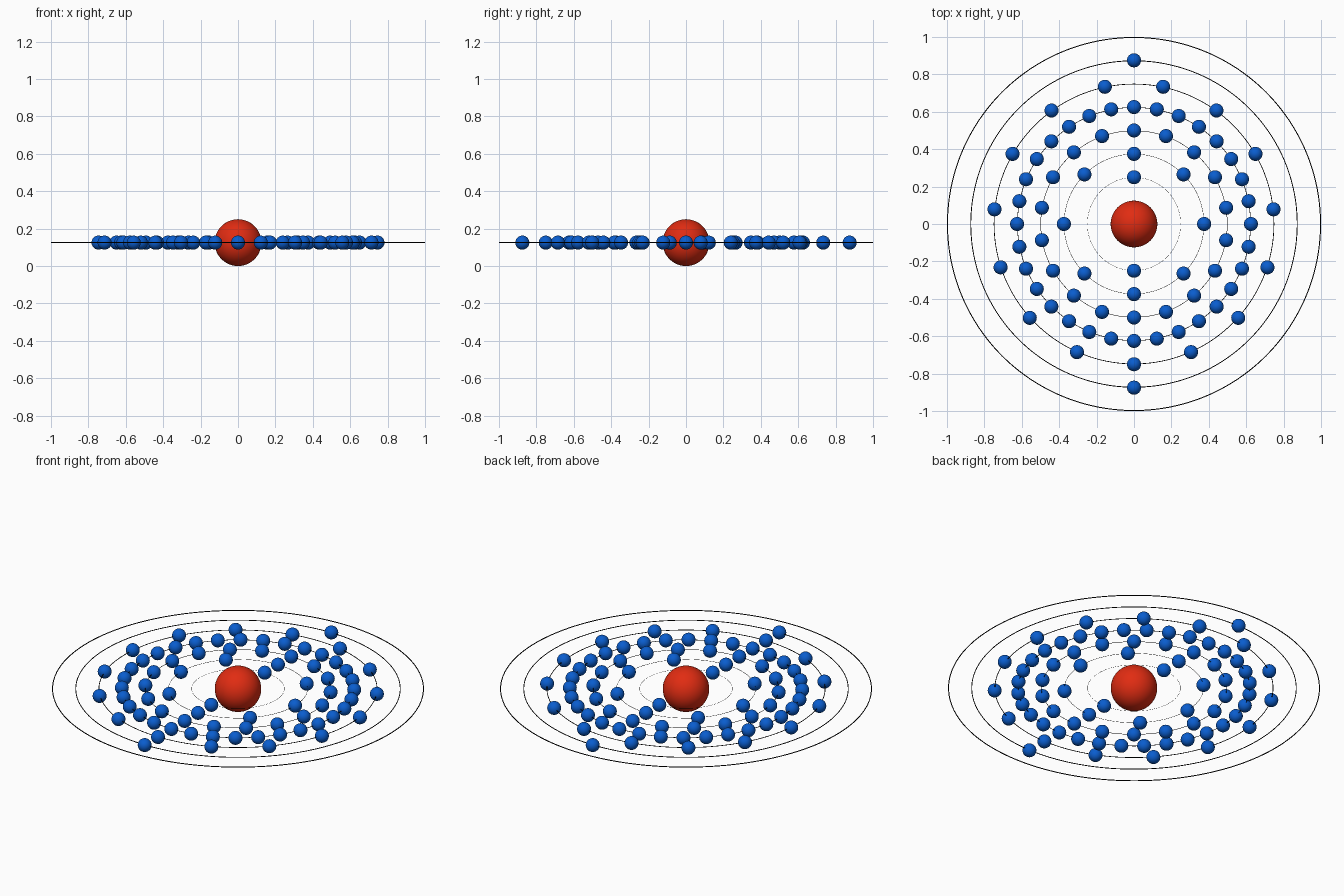
import bpy
from math import sin, cos, tau

if "Cube" in bpy.data.objects:
    bpy.data.objects.remove(bpy.data.objects["Cube"])

NUCLEUS_R = 0.125
ELECTRON_R = 0.0375
Z = NUCLEUS_R                              # plane of all the orbits
SHELLS = (2, 8, 18, 32, 15, 2, 0)          # electrons per orbit, inside out
TUBE = 0.0026                              # tube radius of the outermost orbit


def material(name, color):
    mat = bpy.data.materials.new(name)
    mat.diffuse_color = (*color, 1)
    mat.use_nodes = True
    mat.node_tree.nodes["Principled BSDF"].inputs["Base Color"].default_value = mat.diffuse_color
    return mat


def finish(name, mat):
    obj = bpy.context.object
    obj.name = name
    obj.data.materials.append(mat)
    bpy.ops.object.shade_smooth()
    return obj


red = material("red", (0.75, 0.025, 0.006))
blue = material("blue", (0.003, 0.11, 0.62))
black = material("black", (0.0, 0.0, 0.0))

# Nucleus
bpy.ops.mesh.primitive_uv_sphere_add(segments=48, ring_count=24,
                                     radius=NUCLEUS_R, location=(0, 0, Z))
finish("nucleus", red)

# Template orbit and electron, whose meshes are shared by all copies
bpy.ops.mesh.primitive_torus_add(major_radius=1 - TUBE, minor_radius=TUBE,
                                 major_segments=192, minor_segments=8)
orbit = finish("orbit", black)
bpy.ops.mesh.primitive_uv_sphere_add(segments=32, ring_count=16, radius=ELECTRON_R)
electron = finish("electron", blue)


def copy_of(obj, name, location, scale=1):
    new = bpy.data.objects.new(name, obj.data)
    new.location = location
    new.scale = (scale,) * 3
    bpy.context.collection.objects.link(new)


# Orbits with evenly spaced electrons, counted from the front (-y)
for i, count in enumerate(SHELLS):
    r = 0.25 + 0.125 * i
    copy_of(orbit, f"orbit_{i + 1}", (0, 0, Z), r)
    for k in range(count):
        a = tau * k / count
        copy_of(electron, f"electron_{i + 1}_{k + 1}", (r * sin(a), -r * cos(a), Z))

for template in (orbit, electron):
    bpy.data.objects.remove(template)
